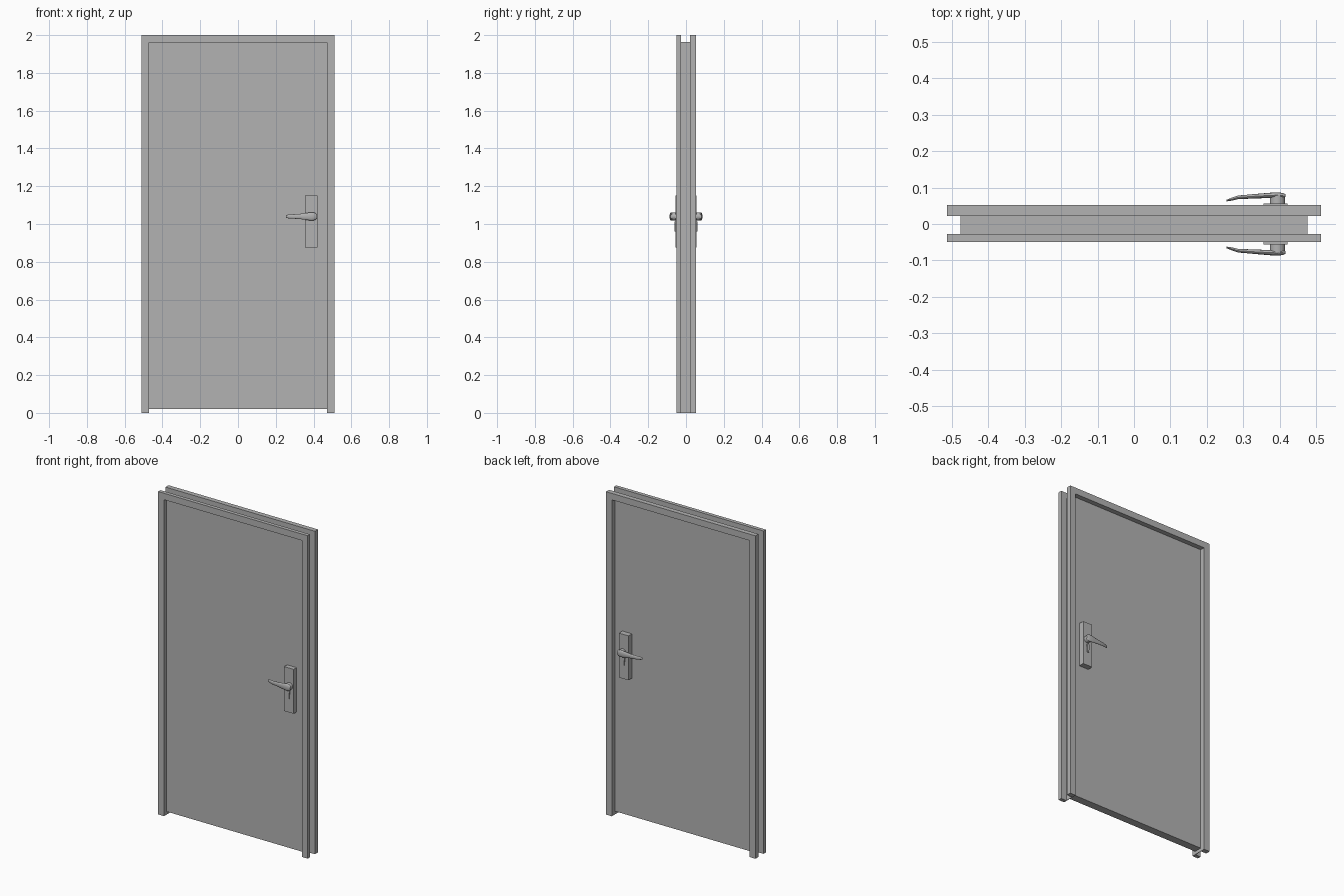
import bpy, bmesh, math
from mathutils import Vector

if "Cube" in bpy.data.objects:
    bpy.data.objects.remove(bpy.data.objects["Cube"])

grey = bpy.data.materials.new("steel grey")
grey.diffuse_color = (0.45, 0.45, 0.45, 1)
grey.use_nodes = True
grey.node_tree.nodes["Principled BSDF"].inputs["Base Color"].default_value = grey.diffuse_color


def finish(name, bm, smooth=False):
    bmesh.ops.recalc_face_normals(bm, faces=bm.faces)
    me = bpy.data.meshes.new(name)
    bm.to_mesh(me)
    bm.free()
    me.materials.append(grey)
    ob = bpy.data.objects.new(name, me)
    bpy.context.collection.objects.link(ob)
    if smooth:
        bpy.context.view_layer.objects.active = ob
        ob.select_set(True)
        bpy.ops.object.shade_smooth_by_angle(angle=math.radians(35))
        ob.select_set(False)
    return ob


def prism(name, outline, y0, y1, smooth=False):
    """Extrude an x-z outline between two depths."""
    bm = bmesh.new()
    face = bm.faces.new([bm.verts.new((x, y0, z)) for x, z in outline])
    ext = bmesh.ops.extrude_face_region(bm, geom=[face])
    moved = [v for v in ext["geom"] if isinstance(v, bmesh.types.BMVert)]
    bmesh.ops.translate(bm, verts=moved, vec=(0, y1 - y0, 0))
    return finish(name, bm, smooth)


def arch(half, top, inner_half, inner_top):
    return [(-half, 0), (-half, top), (half, top), (half, 0),
            (inner_half, 0), (inner_half, inner_top),
            (-inner_half, inner_top), (-inner_half, 0)]


def rect(x0, x1, z0, z1):
    return [(x0, z0), (x1, z0), (x1, z1), (x0, z1)]


def loft(name, sections, n=20):
    """Skin rings, each given as centre, first axis and second axis."""
    bm = bmesh.new()
    rings = []
    for c, u, v in sections:
        rings.append([bm.verts.new(Vector(c) + Vector(u) * math.cos(2 * math.pi * i / n)
                                   + Vector(v) * math.sin(2 * math.pi * i / n))
                      for i in range(n)])
    for a, b in zip(rings, rings[1:]):
        for i in range(n):
            bm.faces.new((a[i], a[(i + 1) % n], b[(i + 1) % n], b[i]))
    bm.faces.new(rings[0])
    bm.faces.new(rings[-1])
    return finish(name, bm, True)


# Frame: two flanges joined by a thin web, leaving a channel round the outside
FRONT, BACK = -0.027, 0.022
prism("front_frame", arch(0.512, 2.0, 0.472, 1.96), -0.05, FRONT)
prism("back_frame", arch(0.512, 2.0, 0.472, 1.96), BACK, 0.052)
prism("frame_web", arch(0.475, 1.963, 0.472, 1.96), FRONT, BACK)

# Door leaf
prism("door_leaf", rect(-0.472, 0.472, 0.02, 1.96), FRONT, BACK)

# Handle sets on both sides
HX, HZ = 0.393, 1.04
for side, s, face in (("front", -1, FRONT), ("back", 1, BACK)):
    prism(side + "_handle_plate", rect(0.355, 0.42, 0.875, 1.15), face, s * 0.056)

    # Lock cylinder below the lever
    lock = [(0.387 + 0.009 * math.cos(a), 1.005 + 0.009 * math.sin(a))
            for a in [math.radians(d) for d in range(-30, 211, 20)]]
    lock += [(0.382, 0.96), (0.392, 0.96)]
    prism(side + "_lock_cylinder", lock, s * 0.05, s * 0.062, True)

    # Round neck
    loft(side + "_handle_neck",
         [((HX, s * y, HZ), (0.021, 0, 0), (0, 0, 0.021)) for y in (0.05, 0.079)])

    # Tapered lever: x, depth, half thickness, half height
    path = [(0.415, 0.078, 0.004, 0.012), (0.408, 0.078, 0.007, 0.019),
            (0.390, 0.079, 0.008, 0.022), (0.365, 0.078, 0.007, 0.019),
            (0.33, 0.076, 0.006, 0.014), (0.285, 0.073, 0.005, 0.011),
            (0.268, 0.068, 0.004, 0.010), (0.253, 0.064, 0.002, 0.007)]
    loft(side + "_handle_lever",
         [((x, s * y, HZ), (0, s * t, 0), (0, 0, h)) for x, y, t, h in path])
